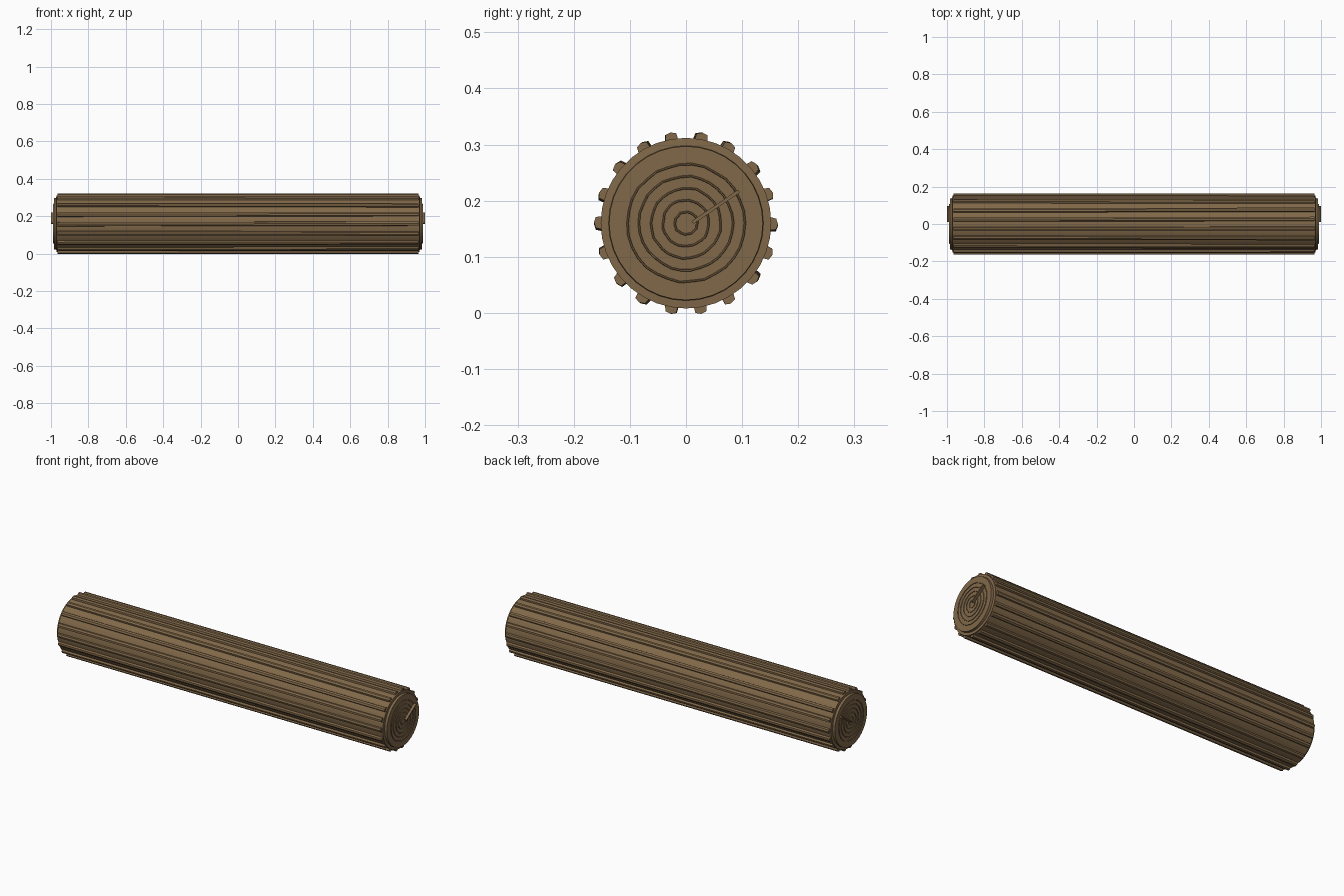
import bpy, bmesh, math, random
from mathutils import Matrix, Vector

random.seed(4)
CENTRE_Z = 0.16
CORE_R, RIDGE_R = 0.152, 0.164

cube = bpy.data.objects.get("Cube")
if cube:
    bpy.data.objects.remove(cube, do_unlink=True)


def make_material(name, colour):
    mat = bpy.data.materials.new(name)
    mat.use_nodes = True
    mat.diffuse_color = colour
    mat.node_tree.nodes["Principled BSDF"].inputs["Base Color"].default_value = colour
    return mat


wood = make_material("brown wood", (0.22, 0.14, 0.067, 1))


def finish(bm, name, smooth=False):
    bmesh.ops.recalc_face_normals(bm, faces=bm.faces)
    mesh = bpy.data.meshes.new(name)
    bm.to_mesh(mesh)
    bm.free()
    obj = bpy.data.objects.new(name, mesh)
    bpy.context.collection.objects.link(obj)
    obj.location.z = CENTRE_Z
    mesh.materials.append(wood)
    if smooth:
        bpy.ops.object.select_all(action='DESELECT')
        obj.select_set(True)
        bpy.context.view_layer.objects.active = obj
        bpy.ops.object.shade_smooth_by_angle(angle=math.radians(30))
    return obj


def polar(x, radius, angle):
    return Vector((x, radius * math.cos(angle), radius * math.sin(angle)))


def loft(bm, loops, capped=True):
    """Skin a list of equal-length point loops; close the ends or the circuit."""
    rows = [[bm.verts.new(p) for p in loop] for loop in loops]
    n = len(rows[0])
    pairs = list(zip(rows, rows[1:]))
    if capped:
        bm.faces.new(rows[0])
        bm.faces.new(rows[-1])
    else:
        pairs.append((rows[-1], rows[0]))
    for a, b in pairs:
        for i in range(n):
            j = (i + 1) % n
            bm.faces.new((a[i], a[j], b[j], b[i]))


# Log core with a stepped cap at each end
bm = bmesh.new()
half = [(0.985, 0.137), (0.972, 0.138), (0.971, CORE_R)]
profile = [(-x, r) for x, r in half] + half[::-1]
loft(bm, [[polar(x, r, math.tau * i / 36) for i in range(36)] for x, r in profile])
finish(bm, "log_core", True)

# Bark ridges, each drifting slightly along the log
bm = bmesh.new()
for k in range(18):
    middle = math.radians(20 * k)
    drift = math.radians(random.uniform(-2, 2))
    lean = math.radians(random.uniform(-0.8, 0.8))
    loops = []
    for x in (-0.965, 0, 0.965):
        a = middle + drift * (0.5 - x / 1.93)
        loops.append([polar(x, r, a + math.radians(w) + s) for r, w, s in (
            (CORE_R - 0.008, -5, 0), (RIDGE_R - 0.003, -3.5, lean),
            (RIDGE_R, 0, lean), (RIDGE_R - 0.003, 3.5, lean),
            (CORE_R - 0.008, 5, 0))])
    loft(bm, loops)
finish(bm, "bark_ridges")

# Growth rings and a split on both end faces
for side, label in ((1, "left"), (-1, "right")):
    bm = bmesh.new()
    for k in range(5):
        radius = 0.02 + 0.0212 * k
        loops = []
        for i in range(30):
            a = math.tau * i / 30
            r = radius + random.uniform(-0.001, 0.001)
            loops.append([polar(side * (0.984 + dx), r + dr, a)
                          for dx, dr in ((0, -0.0022), (0.004, -0.001),
                                         (0.004, 0.001), (0, 0.0022))])
        loft(bm, loops, capped=False)
    finish(bm, label + "_growth_rings")

    bm = bmesh.new()
    bmesh.ops.create_cube(bm, size=1, matrix=Matrix.Translation((side * 0.99, 0.053, 0.029))
                          @ Matrix.Rotation(math.radians(34), 4, 'X')
                          @ Matrix.Diagonal((0.02, 0.1, 0.006, 1)))
    finish(bm, label + "_end_split")
